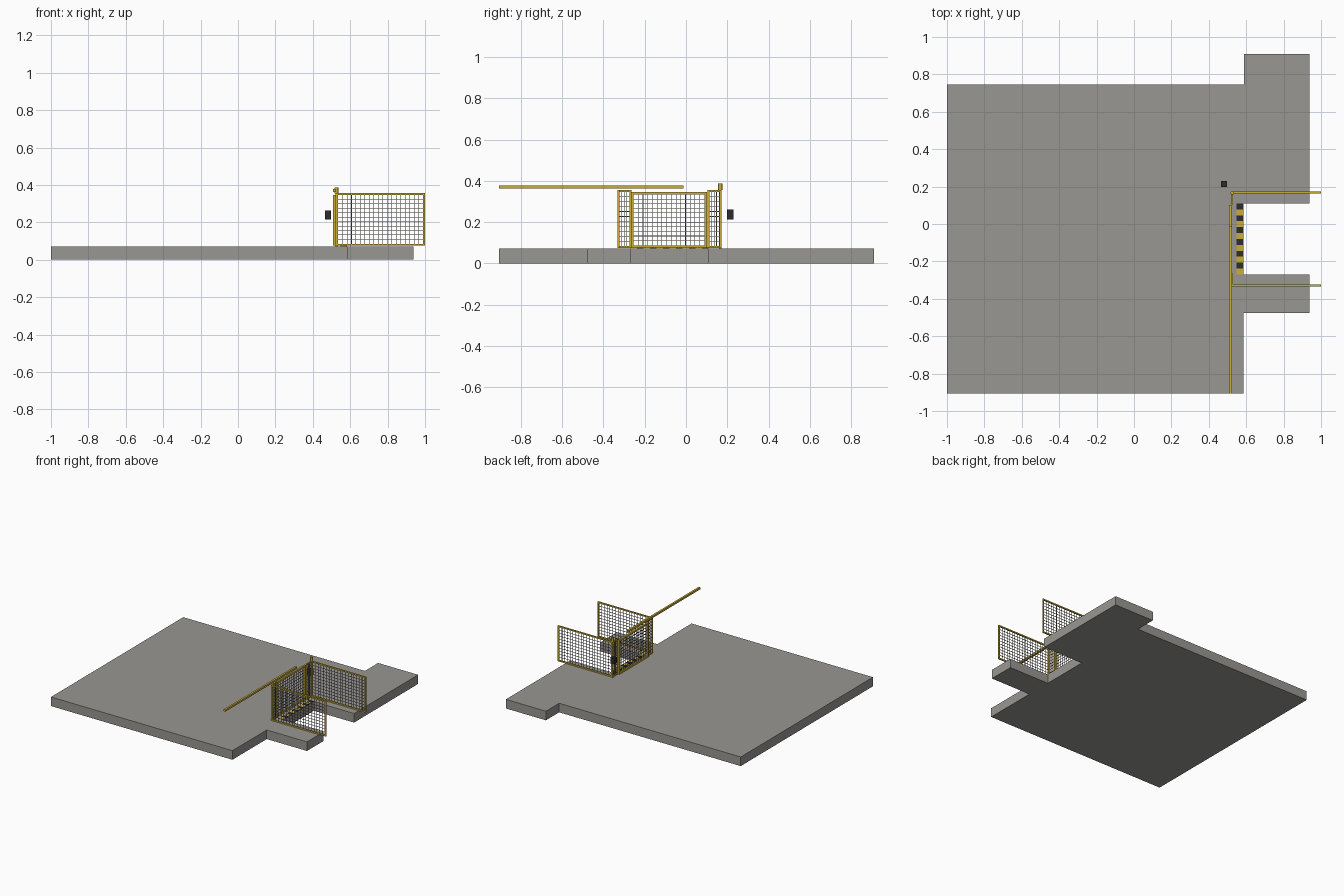
import bpy, bmesh, math
from mathutils import Vector, Matrix

if "Cube" in bpy.data.objects:
    bpy.data.objects.remove(bpy.data.objects["Cube"])


def mat(name, col):
    m = bpy.data.materials.new(name)
    m.diffuse_color = (*col, 1)
    m.use_nodes = True
    m.node_tree.nodes["Principled BSDF"].inputs["Base Color"].default_value = m.diffuse_color
    return m


CONCRETE = mat("concrete grey", (0.32, 0.31, 0.29))
YELLOW = mat("safety yellow", (0.60, 0.42, 0.04))
BLACK = mat("black", (0.025, 0.025, 0.028))
WIRE = mat("wire grey", (0.20, 0.20, 0.19))


def add_box(bm, lo, hi, mi=0):
    lo, hi = Vector(lo), Vector(hi)
    r = bmesh.ops.create_cube(bm, size=1, matrix=Matrix.Translation((lo + hi) / 2)
                              @ Matrix.Diagonal((*(hi - lo), 1)))
    for f in {f for v in r["verts"] for f in v.link_faces}:
        f.material_index = mi


def finish(bm, name, *mats):
    me = bpy.data.meshes.new(name)
    bm.to_mesh(me)
    bm.free()
    for m in mats:
        me.materials.append(m)
    ob = bpy.data.objects.new(name, me)
    bpy.context.collection.objects.link(ob)
    return ob


def box(name, lo, hi, m):
    bm = bmesh.new()
    add_box(bm, lo, hi)
    return finish(bm, name, m)


def panel(name, axis, fixed, a, b, z0, z1, nv, nh, t=0.01, w=0.0028):
    """Framed wire panel running along x or y."""
    bm = bmesh.new()

    def bar(u0, u1, lo, hi, d, mi):
        if axis == "x":
            add_box(bm, (u0, fixed - d / 2, lo), (u1, fixed + d / 2, hi), mi)
        else:
            add_box(bm, (fixed - d / 2, u0, lo), (fixed + d / 2, u1, hi), mi)

    # frame
    bar(a, a + t, z0, z1, t, 0)
    bar(b - t, b, z0, z1, t, 0)
    bar(a + t, b - t, z0, z0 + t, t, 0)
    bar(a + t, b - t, z1 - t, z1, t, 0)
    # wires
    for i in range(1, nv + 1):
        u = a + t + (b - a - 2 * t) * i / (nv + 1)
        bar(u - w / 2, u + w / 2, z0 + t, z1 - t, w, 1)
    for i in range(1, nh + 1):
        z = z0 + t + (z1 - z0 - 2 * t) * i / (nh + 1)
        bar(a + t, b - t, z - w / 2, z + w / 2, w, 1)
    return finish(bm, name, YELLOW, WIRE)


# floor slab with the notch
H = 0.072
outline = [(-1, -0.905), (0.585, -0.905), (0.585, -0.477), (0.937, -0.477),
           (0.937, -0.27), (0.585, -0.27), (0.585, 0.11), (0.937, 0.11),
           (0.937, 0.91), (0.587, 0.91), (0.587, 0.745), (-1, 0.745)]
bm = bmesh.new()
base = bm.faces.new([bm.verts.new((x, y, 0)) for x, y in outline])
r = bmesh.ops.extrude_face_region(bm, geom=[base])
bmesh.ops.translate(bm, vec=(0, 0, H),
                    verts=[v for v in r["geom"] if isinstance(v, bmesh.types.BMVert)])
bmesh.ops.recalc_face_normals(bm, faces=bm.faces)
finish(bm, "floor_slab", CONCRETE)

# hazard strip along the notch edge
bm = bmesh.new()
step = 0.38 / 12
for i in range(12):
    y = 0.11 - i * step
    add_box(bm, (0.547, y - step, H), (0.584, y, H + 0.004), i % 2)
finish(bm, "hazard_strip", BLACK, YELLOW)

# fixed side fences and the short returns beside the gate
for side, y in (("back", 0.168), ("front", -0.328)):
    panel(side + "_side_fence", "x", y, 0.525, 1.0, 0.075, 0.356, 18, 10)
panel("back_return_fence", "y", 0.525, 0.105, 0.168, 0.075, 0.356, 3, 10, 0.009)
panel("front_return_fence", "y", 0.525, -0.333, -0.265, 0.075, 0.356, 3, 10, 0.009)

# gate
panel("gate", "y", 0.515, -0.267, 0.102, 0.075, 0.347, 14, 10, 0.013)

# raised bar, with the hinge post and its cap
box("barrier_bar", (0.508, -0.905, 0.363), (0.523, -0.013, 0.378), YELLOW)
box("corner_post", (0.520, 0.160, H), (0.531, 0.172, 0.36), YELLOW)
bm = bmesh.new()
bmesh.ops.create_cone(bm, cap_ends=True, segments=16, radius1=0.010, radius2=0.010,
                      depth=0.032, matrix=Matrix.Translation((0.526, 0.166, 0.371)))
finish(bm, "post_beacon", YELLOW)

# control box
box("control_box", (0.464, 0.198, 0.214), (0.497, 0.230, 0.262), BLACK)
